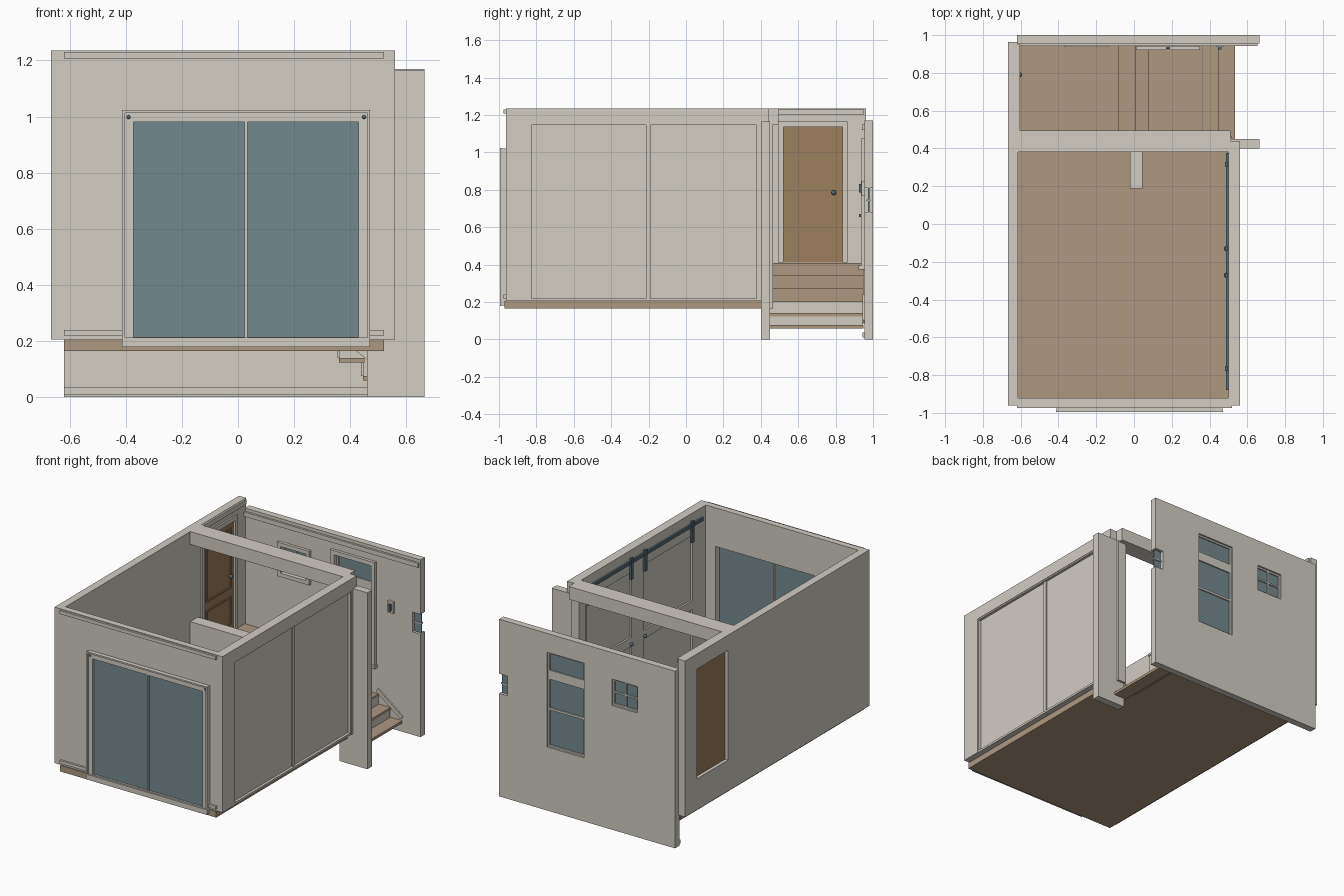
import bpy, bmesh, math
from mathutils import Vector

if "Cube" in bpy.data.objects:
    bpy.data.objects.remove(bpy.data.objects["Cube"])


def material(name, rgb):
    lin = [((c / 255 + 0.055) / 1.055) ** 2.4 for c in rgb]
    m = bpy.data.materials.new(name)
    m.diffuse_color = (*lin, 1)
    m.use_nodes = True
    m.node_tree.nodes["Principled BSDF"].inputs["Base Color"].default_value = m.diffuse_color
    return m


PLASTER = material("warm_plaster", (210, 205, 196))
FLOOR = material("floor_timber", (173, 152, 128))
DOOR = material("door_timber", (155, 126, 92))
GLASS = material("blue_glass", (116, 137, 143))
METAL = material("blue_steel", (84, 106, 118))


def finish(name, bm, mat):
    bmesh.ops.recalc_face_normals(bm, faces=bm.faces)
    me = bpy.data.meshes.new(name)
    bm.to_mesh(me)
    bm.free()
    me.materials.append(mat)
    ob = bpy.data.objects.new(name, me)
    bpy.context.collection.objects.link(ob)
    return ob


def box(name, x, y, z, mat=PLASTER):
    bm = bmesh.new()
    bmesh.ops.create_cube(bm, size=1)
    for v in bm.verts:
        v.co = Vector([(r[0] + r[1]) / 2 + c * (r[1] - r[0]) for c, r in zip(v.co, (x, y, z))])
    return finish(name, bm, mat)


def panel(name, along, run, z, thick, holes=(), mat=PLASTER):
    """Upright slab running along x or y, with rectangular holes (a0, a1, z0, z1)."""
    bm = bmesh.new()
    us = sorted({*run, *[h[i] for h in holes for i in (0, 1)]})
    vs = sorted({*z, *[h[i] for h in holes for i in (2, 3)]})
    place = lambda a, h: (a, thick[0], h) if along == "x" else (thick[0], a, h)
    grid = {(a, h): bm.verts.new(place(a, h)) for a in us for h in vs}
    for a0, a1 in zip(us, us[1:]):
        for h0, h1 in zip(vs, vs[1:]):
            ca, ch = (a0 + a1) / 2, (h0 + h1) / 2
            if not any(o[0] < ca < o[1] and o[2] < ch < o[3] for o in holes):
                bm.faces.new([grid[k] for k in ((a0, h0), (a1, h0), (a1, h1), (a0, h1))])
    bmesh.ops.delete(bm, geom=[v for v in bm.verts if not v.link_faces], context="VERTS")
    ext = bmesh.ops.extrude_face_region(bm, geom=bm.faces[:], use_keep_orig=True)
    d = thick[1] - thick[0]
    move = Vector((0, d, 0)) if along == "x" else Vector((d, 0, 0))
    bmesh.ops.translate(bm, vec=move, verts=[g for g in ext["geom"] if isinstance(g, bmesh.types.BMVert)])
    bmesh.ops.recalc_face_normals(bm, faces=bm.faces)
    bmesh.ops.dissolve_limit(bm, angle_limit=0.01, verts=bm.verts, edges=bm.edges)
    return finish(name, bm, mat)


def frame(name, along, run, z, thick, w, mat=PLASTER):
    return panel(name, along, run, z, thick, [(run[0] + w, run[1] - w, z[0] + w, z[1] - w)], mat)


def knob(name, loc, r=0.012):
    bm = bmesh.new()
    bmesh.ops.create_uvsphere(bm, u_segments=12, v_segments=8, radius=r)
    bmesh.ops.translate(bm, vec=loc, verts=bm.verts)
    for f in bm.faces:
        f.smooth = True
    return finish(name, bm, METAL)


# Floor, landing and stairs
box("floor_slab", (-0.62, 0.52), (-0.97, 0.40), (0.165, 0.205), FLOOR)
box("hall_floor", (-0.62, 0.36), (0.40, 0.95), (0.165, 0.205), FLOOR)
for i, x1 in enumerate((0.07, 0.0, -0.09)):
    z0 = 0.205 + i * 0.068
    box(f"upper_step_{i}", (-0.615, x1), (0.46, 0.95), (z0, z0 + 0.058), FLOOR)
    box(f"upper_nosing_{i}", (-0.615, x1 + 0.008), (0.46, 0.95), (z0 + 0.055, z0 + 0.068), FLOOR)
for i, (x0, z1) in enumerate(((0.36, 0.14), (0.445, 0.076))):
    box(f"lower_tread_{i}", (x0, x0 + 0.09), (0.44, 0.95), (z1 - 0.017, z1), FLOOR)
    box(f"lower_riser_{i}", (x0 - 0.006, x0 + 0.004), (0.45, 0.945), (z1, z1 + 0.06))

# Main walls
front_hole = (-0.377, 0.43, 0.215, 0.98)
panel("front_wall", "x", (-0.667, 0.56), (0.205, 1.235), (-0.962, -0.92), [front_hole])
panel("left_wall", "y", (-0.92, 0.963), (0.205, 1.235), (-0.667, -0.615), [(0.515, 0.84, 0.41, 1.135)])
panel("right_wall", "y", (-0.92, 0.44), (0.205, 1.235), (0.50, 0.56), [(-0.835, 0.385, 0.205, 1.155)])
big, small = (0.045, 0.315, 0.42, 1.045), (-0.345, -0.16, 0.82, 0.995)
panel("back_wall", "x", (-0.62, 0.665), (0, 1.17), (0.955, 1.0), [big, small, (0.605, 0.665, 0.68, 0.81)])
box("back_top_moulding", (-0.615, 0.655), (0.942, 0.956), (1.12, 1.15))
box("back_baseboard", (-0.62, 0.46), (0.943, 0.956), (0.01, 0.036))
box("front_top_moulding", (-0.62, 0.52), (-0.975, -0.96), (1.207, 1.23))
for n, x in (("left", (-0.62, -0.41)), ("right", (0.465, 0.52))):
    box(f"front_base_moulding_{n}", x, (-0.975, -0.96), (0.22, 0.24))
box("hall_crown", (-0.616, -0.603), (0.49, 0.95), (1.20, 1.233))

# Beam, entrance post and low partition
box("cross_beam", (-0.62, 0.51), (0.38, 0.495), (1.15, 1.235))
box("entry_post", (0.46, 0.665), (0.40, 0.45), (0, 1.165))
box("entry_jamb", (0.455, 0.515), (0.40, 0.465), (0.165, 1.16))
box("low_partition", (-0.615, 0.045), (0.38, 0.46), (0.205, 0.64))
box("partition_return", (-0.015, 0.04), (0.195, 0.38), (0.205, 0.63))
box("partition_cap", (-0.022, 0.046), (0.188, 0.40), (0.63, 0.645))

# Front glazed doors
panel("front_door_frame", "x", (-0.41, 0.468), (0.18, 1.02), (-0.985, -0.955), [(-0.372, 0.43, 0.215, 0.98)])
frame("front_frame_lip", "x", (-0.413, 0.471), (0.178, 1.023), (-0.995, -0.984), 0.01)
box("front_glass", (-0.377, 0.43), (-0.972, -0.962), (0.215, 0.98), GLASS)
box("front_mullion", (0.023, 0.033), (-0.985, -0.945), (0.205, 0.99))
box("front_sill", (-0.41, 0.468), (-0.995, -0.955), (0.18, 0.212))
for i, x in enumerate((-0.39, 0.449)):
    knob(f"frame_stud_{i}", (x, -0.984, 0.998), 0.007)

# Right double sliding doors
frame("sliding_door_trim", "y", (-0.84, 0.39), (0.205, 1.16), (0.535, 0.557), 0.014)
for i, (y0, y1) in enumerate(((-0.835, -0.203), (-0.201, 0.385))):
    box(f"sliding_door_{i}", (0.508, 0.54), (y0, y1), (0.205, 1.155))
    panel(f"sliding_door_stiles_{i}", "y", (y0, y1), (0.205, 1.155), (0.496, 0.509),
          [(y0 + 0.06, y1 - 0.06, 0.28, 0.60), (y0 + 0.06, y1 - 0.06, 0.66, 1.09)])
    for j, y in enumerate((y0 + 0.07, y1 - 0.07)):
        box(f"door_hanger_{i}_{j}", (0.482, 0.496), (y - 0.012, y + 0.012), (1.05, 1.19), METAL)
box("door_meeting_strip", (0.538, 0.549), (-0.213, -0.19), (0.21, 1.155))
box("sliding_rail", (0.488, 0.50), (-0.88, 0.375), (1.15, 1.172), METAL)
for i, y in enumerate((-0.27, -0.13)):
    knob(f"sliding_knob_{i}", (0.487, y, 0.62))

# Timber side door with raised panels and trim
box("side_door", (-0.645, -0.62), (0.515, 0.84), (0.41, 1.135), DOOR)
for i, z in enumerate(((0.46, 0.645), (0.70, 1.095))):
    frame(f"door_panel_moulding_{i}", "y", (0.548, 0.81), z, (-0.621, -0.613), 0.01, DOOR)
panel("side_door_trim", "y", (0.492, 0.863), (0.41, 1.165), (-0.616, -0.604), [(0.52, 0.838, 0.41, 1.135)])
knob("side_door_knob", (-0.605, 0.79, 0.785), 0.013)


# Back windows
def window(name, hole, rows, cols, trim):
    a0, a1, z0, z1 = hole
    box(name + "_glass", (a0, a1), (0.972, 0.98), (z0, z1), GLASS)
    frame(name + "_sash", "x", (a0, a1), (z0, z1), (0.962, 0.988), 0.011)
    for k, r in enumerate(rows):
        h = z0 + (z1 - z0) * r[0]
        box(f"{name}_bar_{k}", (a0, a1), (0.964, 0.988), (h - r[1], h + r[1]))
    for k in range(1, cols):
        x = a0 + (a1 - a0) * k / cols
        box(f"{name}_upright_{k}", (x - 0.005, x + 0.005), (0.964, 0.988), (z0, z1))
    panel(name + "_trim", "x", (a0 - trim, a1 + trim), (z0 - trim, z1 + trim), (0.936, 0.956), [hole])


window("tall_window", big, ((0.76, 0.03), (0.40, 0.007)), 1, 0.028)
window("small_window", small, ((0.5, 0.005),), 2, 0.025)
box("tall_window_sill", (0.01, 0.35), (0.922, 0.956), (0.375, 0.395))
box("edge_window_glass", (0.608, 0.66), (0.972, 0.98), (0.68, 0.81), GLASS)
box("edge_window_bar", (0.605, 0.663), (0.966, 0.986), (0.74, 0.748))

# Wall fittings
box("wall_switch_plate", (0.435, 0.475), (0.938, 0.956), (0.77, 0.845))
box("wall_switch", (0.446, 0.464), (0.925, 0.94), (0.785, 0.83), METAL)
box("window_latch", (0.17, 0.19), (0.926, 0.964), (0.655, 0.67), METAL)

# Sloped stair skirting on the back wall
for i, (x, z) in enumerate(((0.40, 0.195), (0.485, 0.13))):
    ob = box(f"stair_skirting_{i}", (-0.06, 0.06), (0.945, 0.956), (-0.012, 0.012))
    ob.rotation_euler[1] = math.atan2(0.065, 0.085)
    ob.location = (x, 0, z)
